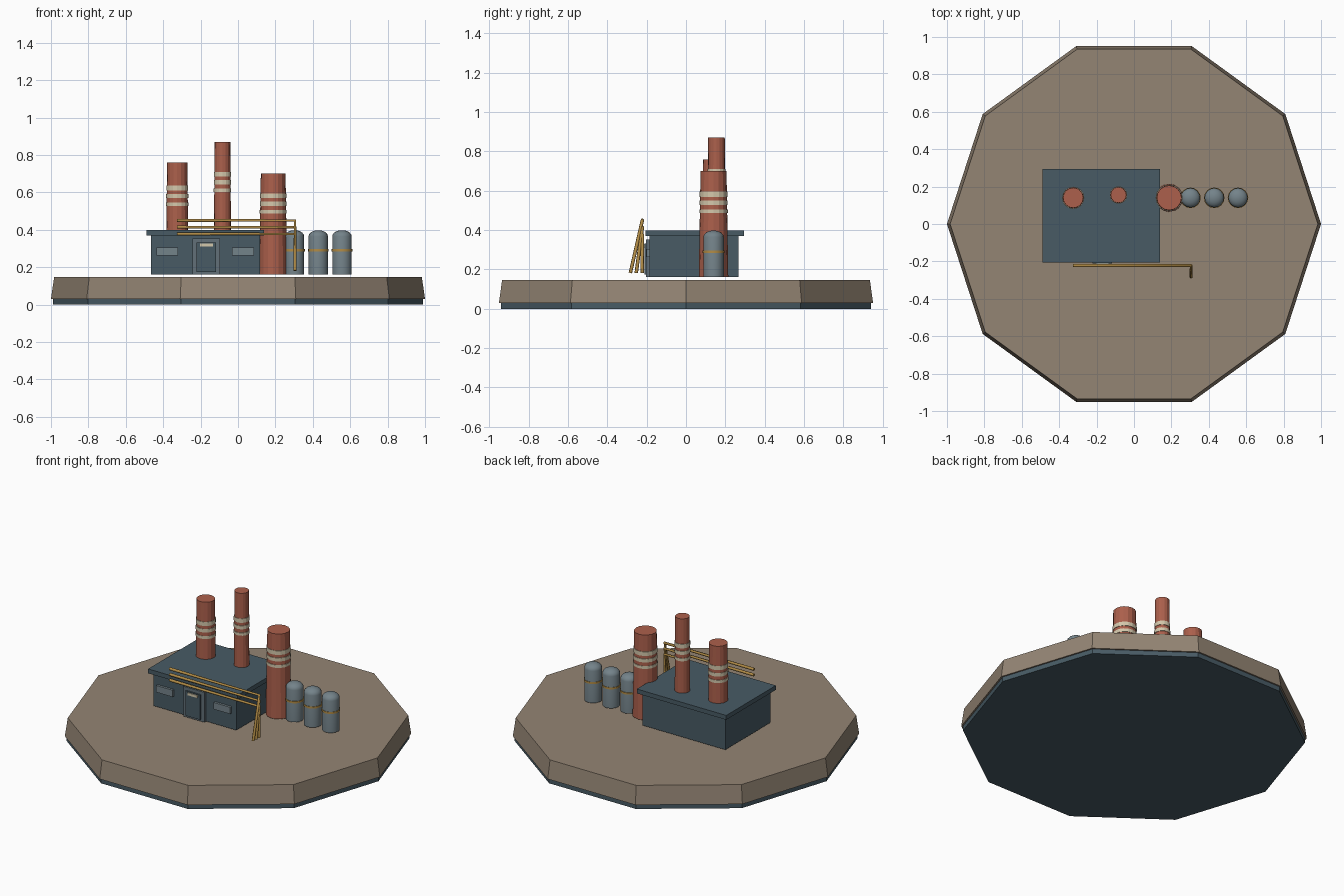
import bpy, bmesh, math
from mathutils import Vector

if "Cube" in bpy.data.objects:
    bpy.data.objects.remove(bpy.data.objects["Cube"], do_unlink=True)


def material(name, rgb):
    """Flat material from display RGB values, stored as linear."""
    lin = [((c / 255 + 0.055) / 1.055) ** 2.4 for c in rgb] + [1.0]
    m = bpy.data.materials.new(name)
    m.use_nodes = True
    m.diffuse_color = lin
    m.node_tree.nodes["Principled BSDF"].inputs["Base Color"].default_value = lin
    return m


earth = material("earth brown", (148, 133, 116))
slate = material("slate blue", (72, 91, 101))
brick = material("brick red", (172, 96, 76))
cream = material("cream", (212, 200, 172))
steel = material("steel grey", (116, 131, 138))
frame_grey = material("frame grey", (98, 112, 120))
brass = material("brass", (178, 140, 70))


def finish(name, bm, mat, smooth=False):
    bmesh.ops.recalc_face_normals(bm, faces=bm.faces)
    me = bpy.data.meshes.new(name)
    bm.to_mesh(me)
    bm.free()
    me.materials.append(mat)
    ob = bpy.data.objects.new(name, me)
    bpy.context.collection.objects.link(ob)
    if smooth:
        bpy.ops.object.select_all(action="DESELECT")
        ob.select_set(True)
        bpy.context.view_layer.objects.active = ob
        bpy.ops.object.shade_smooth_by_angle(angle=math.radians(40))
    return ob


def box(name, mat, xs, ys, zs):
    bm = bmesh.new()
    bmesh.ops.create_cube(bm, size=1)
    for v in bm.verts:
        v.co = [r[0] if c < 0 else r[1] for c, r in zip(v.co, (xs, ys, zs))]
    return finish(name, bm, mat)


def lathe(name, mat, profile, sides, x=0, y=0, smooth=False):
    """Capped solid of revolution from (radius, height) points."""
    bm = bmesh.new()
    rings = []
    for r, z in profile:
        rings.append([bm.verts.new((x + r * math.cos(math.tau * i / sides),
                                    y + r * math.sin(math.tau * i / sides), z))
                      for i in range(sides)])
    for a, b in zip(rings, rings[1:]):
        for i in range(sides):
            j = (i + 1) % sides
            bm.faces.new((a[i], a[j], b[j], b[i]))
    bm.faces.new(rings[0])
    bm.faces.new(rings[-1])
    return finish(name, bm, mat, smooth)


def pipe(name, points, radius):
    """Bent round pipe along a path."""
    cu = bpy.data.curves.new(name, "CURVE")
    cu.dimensions = "3D"
    cu.bevel_depth = radius
    cu.bevel_resolution = 1
    cu.use_fill_caps = True
    sp = cu.splines.new("POLY")
    sp.points.add(len(points) - 1)
    for p, co in zip(sp.points, points):
        p.co = (*co, 1)
    cu.materials.append(brass)
    ob = bpy.data.objects.new(name, cu)
    bpy.context.collection.objects.link(ob)


# Ten-sided ground slab on a thin plate
lathe("base_plate", slate, [(0.99, 0), (0.99, 0.032)], 10)
lathe("ground_slab", earth, [(1.0, 0.03), (0.983, 0.147)], 10)

# Building, floating slightly above the ground
FLOOR = 0.162
box("building_body", slate, (-0.465, 0.118), (-0.185, 0.268), (FLOOR, 0.372))
box("roof", slate, (-0.49, 0.14), (-0.205, 0.295), (0.37, 0.398))

# Doorway and windows on the front wall
box("door_frame", frame_grey, (-0.243, -0.095), (-0.203, -0.18), (FLOOR, 0.353))
box("door", slate, (-0.222, -0.118), (-0.212, -0.19), (0.175, 0.333))
box("door_lamp", cream, (-0.202, -0.135), (-0.218, -0.2), (0.312, 0.328))
for side, x in (("right", -0.379), ("left", 0.027)):
    box(side + "_window", steel, (x - 0.058, x + 0.058), (-0.2, -0.18), (0.262, 0.305))

# Tapered chimneys, each with three painted bands
chimneys = (("right", -0.325, 0.14, 0.061, 0.054, 0.76, 0.623),
            ("middle", -0.083, 0.155, 0.047, 0.042, 0.87, 0.697),
            ("left", 0.188, 0.14, 0.075, 0.066, 0.70, 0.582))
for side, x, y, r0, r1, top, band in chimneys:
    lathe(side + "_chimney", brick, [(r0, FLOOR), (r1, top)], 16, x, y)
    for i in range(3):
        mid = band - 0.043 * i
        half = 0.013 - 0.002 * i
        r = r0 + (r1 - r0) * (mid - FLOOR) / (top - FLOOR) + 0.003
        lathe(f"{side}_chimney_band_{i + 1}", cream,
              [(r, mid - half), (r, mid + half)], 16, x, y)

# Domed storage tanks with a hoop
for i in range(3):
    x, r = 0.302 + 0.127 * i, 0.052
    dome = [(r * math.cos(a), 0.365 + 0.033 * math.sin(a))
            for a in (math.radians(d) for d in (0, 20, 40, 60, 80))]
    lathe(f"tank_{i + 1}", steel, [(r, FLOOR)] + dome, 16, x, 0.14, True)
    lathe(f"tank_hoop_{i + 1}", brass, [(r + 0.003, 0.284), (r + 0.003, 0.296)],
          16, x, 0.14, True)

# Three pipes along the front, fanning down to the ground
for i in range(3):
    z = 0.45 - 0.036 * i
    pipe(f"pipe_{i + 1}", [(-0.325, -0.222, z), (0.305, -0.222, z),
                           (0.305, -0.283 + 0.03 * i, 0.182)], 0.009)
